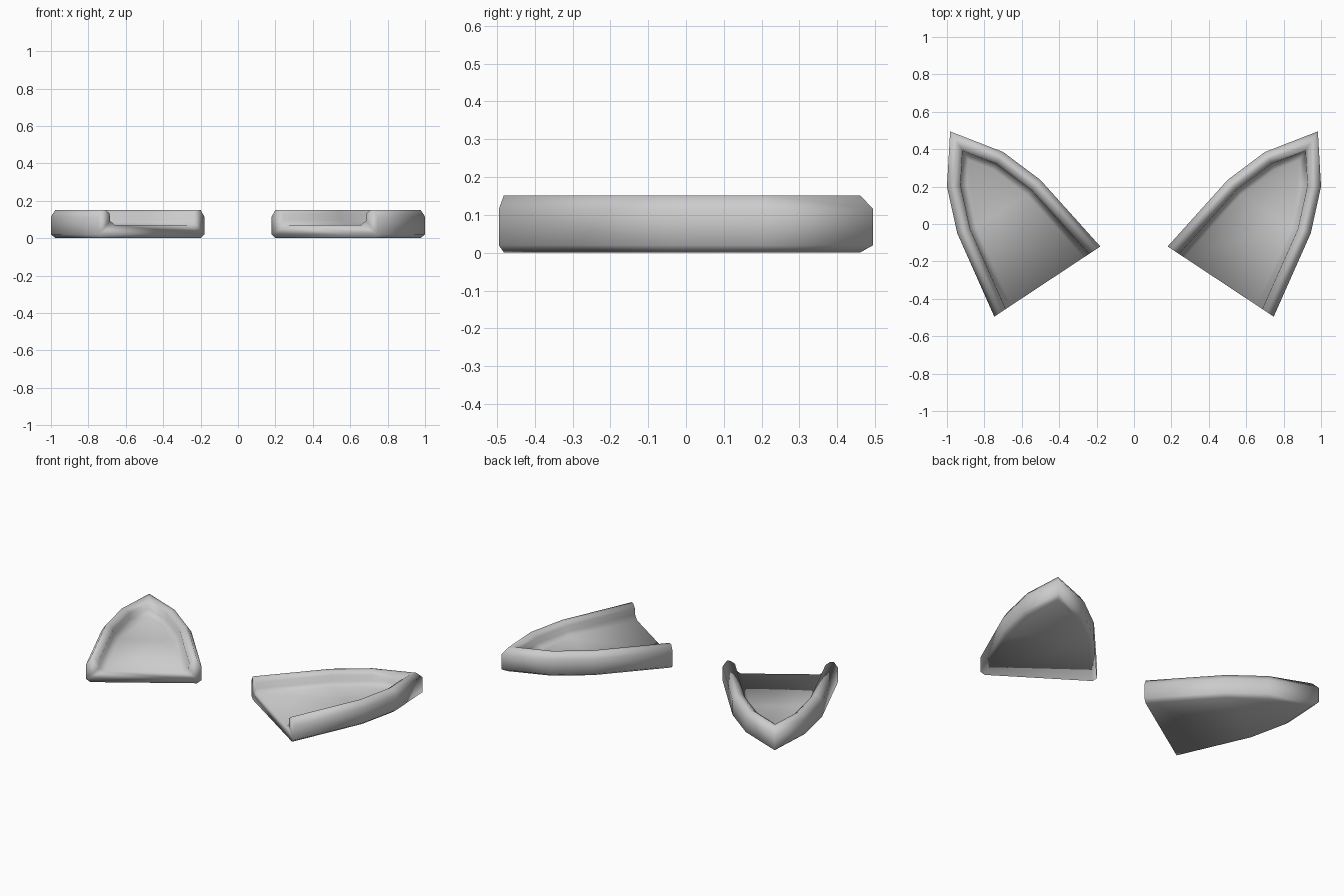
import bpy
import bmesh
from mathutils import Vector

if "Cube" in bpy.data.objects:
    bpy.data.objects.remove(bpy.data.objects["Cube"])

# Plan outline of one half; the closing edge (last to first) is the straight open end
OUTLINE = [(0.18, -0.12), (0.50, 0.235), (0.70, 0.385), (0.983, 0.495),
           (1.0, 0.20), (0.945, -0.05), (0.747, -0.495)]
# Rim cross-section: (inset from outline, height), from underside over the top to the floor
RIM = [(0.025, 0.0), (0.0, 0.02), (0.0, 0.115), (0.024, 0.152),
       (0.045, 0.152), (0.072, 0.132), (0.074, 0.093), (0.106, 0.07)]


def inset(points, dist):
    """Inset a clockwise outline, keeping the open end on its own line."""
    pts = [Vector(p) for p in points]
    n = len(pts)
    lines = []
    for i in range(n):
        d = (pts[(i + 1) % n] - pts[i]).normalized()
        off = 0.0 if i == n - 1 else dist
        lines.append((pts[i] + Vector((d.y, -d.x)) * off, d))
    result = []
    for i in range(n):
        (p, d), (q, e) = lines[i - 1], lines[i]
        cross = d.x * e.y - d.y * e.x
        t = ((q.x - p.x) * e.y - (q.y - p.y) * e.x) / cross
        result.append(p + d * t)
    return result


def make_tray(name, side):
    bm = bmesh.new()
    rings = [[bm.verts.new((side * p.x, p.y, z)) for p in inset(OUTLINE, d)]
             for d, z in RIM]

    def face(verts):
        bm.faces.new(verts if side > 0 else verts[::-1]).smooth = True

    # Rounded rim
    for low, high in zip(rings, rings[1:]):
        for i in range(len(OUTLINE) - 1):
            face([low[i], high[i], high[i + 1], low[i + 1]])
    # Floor and flat underside
    face(rings[-1][::-1])
    face(rings[0])
    # Straight open end
    face([r[-1] for r in rings] + [r[0] for r in rings[::-1]])

    mesh = bpy.data.meshes.new(name)
    bm.to_mesh(mesh)
    bm.free()
    obj = bpy.data.objects.new(name, mesh)
    bpy.context.collection.objects.link(obj)


make_tray("right_rimmed_panel", 1)
make_tray("left_rimmed_panel", -1)
